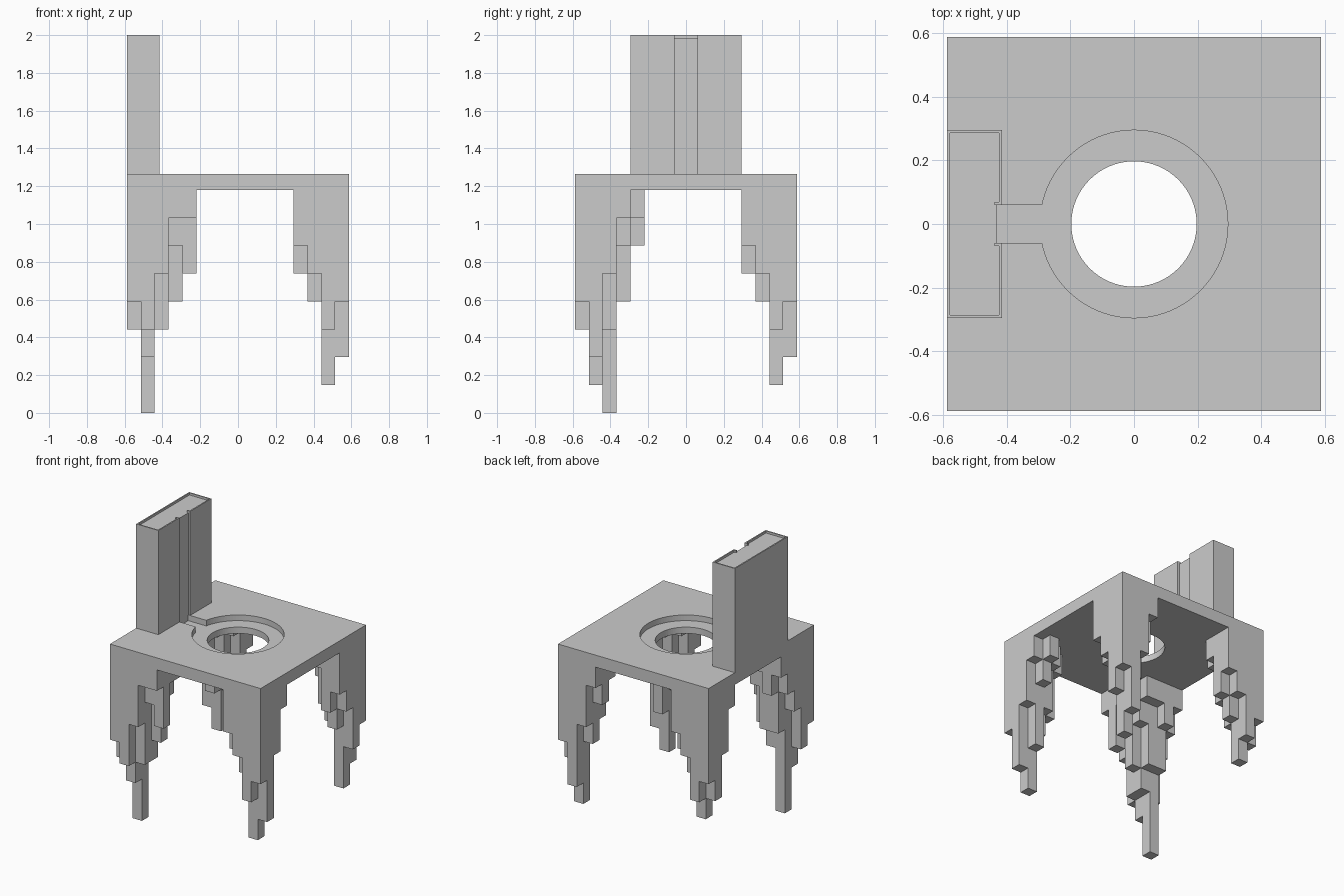
import bpy, bmesh

if "Cube" in bpy.data.objects:
    bpy.data.objects.remove(bpy.data.objects["Cube"])

H = 0.588           # half width of the top
U = H / 8           # grid cell of the stepped legs
ZB, ZT = 1.18, 1.265
STEP = ZB / 8       # leg height step
FLOOR = 1.225       # floor of the recess in the top


def mesh_object(name, bm):
    bmesh.ops.remove_doubles(bm, verts=bm.verts, dist=1e-5)
    bmesh.ops.recalc_face_normals(bm, faces=bm.faces)
    me = bpy.data.meshes.new(name)
    bm.to_mesh(me)
    bm.free()
    ob = bpy.data.objects.new(name, me)
    bpy.context.collection.objects.link(ob)
    return ob


def box(name, x0, x1, y0, y1, z0, z1):
    bm = bmesh.new()
    bmesh.ops.create_cube(bm, size=1)
    for v in bm.verts:
        v.co = ((x0 + x1) / 2 + v.co.x * (x1 - x0),
                (y0 + y1) / 2 + v.co.y * (y1 - y0),
                (z0 + z1) / 2 + v.co.z * (z1 - z0))
    return mesh_object(name, bm)


def cylinder(name, r, z0, z1):
    bm = bmesh.new()
    bmesh.ops.create_cone(bm, cap_ends=True, segments=96, radius1=r, radius2=r, depth=z1 - z0)
    bmesh.ops.translate(bm, verts=bm.verts, vec=(0, 0, (z0 + z1) / 2))
    return mesh_object(name, bm)


def cut(target, cutter):
    m = target.modifiers.new("cut", 'BOOLEAN')
    m.operation = 'DIFFERENCE'
    m.solver = 'EXACT'
    m.object = cutter
    bpy.context.view_layer.objects.active = target
    bpy.ops.object.modifier_apply(modifier=m.name)
    bpy.data.objects.remove(cutter)


def prism(name, outline, z0, z1):
    bm = bmesh.new()
    f = bm.faces.new([bm.verts.new((x, y, z0)) for x, y in outline])
    ext = bmesh.ops.extrude_face_region(bm, geom=[f], use_keep_orig=True)
    for v in ext["geom"]:
        if isinstance(v, bmesh.types.BMVert):
            v.co.z = z1
    return mesh_object(name, bm)


# Top slab with stepped round opening and channel
top = box("top_slab", -H, H, -H, H, ZB, ZT)
cut(top, cylinder("recess_cutter", 0.295, FLOOR, 1.4))
cut(top, cylinder("hole_cutter", 0.197, 1.0, 1.4))
cut(top, box("channel_cutter", -0.43, -0.27, -0.059, 0.059, FLOOR, 1.26))
cut(top, box("channel_opening_cutter", -0.43, -0.27, -0.059, 0.059, 1.25, 1.4))

# Upright block: grooved front, with a thin raised rim round its top
RIM = 1.985
G, XF, XG = 0.06, -0.415, -0.43
outline = [(-H, -0.295), (XF, -0.295), (XF, -G), (XG, -G),
           (XG, G), (XF, G), (XF, 0.295), (-H, 0.295)]
block = prism("upright_block", outline, ZT, 2.0)
T = 0.009
recess = [(-H + T, -0.295 + T), (XF - T, -0.295 + T), (XF - T, -G - T), (XG - T, -G - T),
          (XG - T, -G), (-0.40, -G), (-0.40, G), (XG - T, G), (XG - T, G + T),
          (XF - T, G + T), (XF - T, 0.295 - T), (-H + T, 0.295 - T)]
cut(block, prism("rim_cutter", recess, RIM, 2.1))

# Stepped legs: each row runs inward along y from the corner,
# each digit runs inward along x, digit = length in steps
LEGS = {
    "front_left_leg": (-1, -1, ("45311", "56523", "38541", "24421", "12110")),
    "front_right_leg": (1, -1, ("4532", "6743", "3531", "1210", "0100")),
    "back_right_leg": (1, 1, ("4631", "5742", "3431", "2310")),
    "back_left_leg": (-1, 1, ("4532", "5643", "3431", "1210")),
}


def leg(name, sx, sy, rows):
    depth = {(i, j): int(c) for j, r in enumerate(rows) for i, c in enumerate(r) if c != "0"}
    bm = bmesh.new()

    def face(pts):
        bm.faces.new([bm.verts.new((sx * (H - p * U), sy * (H - q * U), ZB - k * STEP))
                      for p, q, k in pts])

    for (i, j), d in depth.items():
        corners = [(i, j), (i + 1, j), (i + 1, j + 1), (i, j + 1)]
        for k in (0, d):
            face([(p, q, k) for p, q in corners])
        for n, (di, dj) in enumerate(((0, -1), (1, 0), (0, 1), (-1, 0))):
            near = depth.get((i + di, j + dj), 0)
            a, b = corners[n], corners[(n + 1) % 4]
            for k in range(near, d):
                face([(*a, k), (*b, k), (*b, k + 1), (*a, k + 1)])
    ob = mesh_object(name, bm)
    bm = bmesh.new()
    bm.from_mesh(ob.data)
    bmesh.ops.dissolve_limit(bm, angle_limit=0.01, verts=bm.verts, edges=bm.edges)
    bm.to_mesh(ob.data)
    bm.free()


for name, (sx, sy, rows) in LEGS.items():
    leg(name, sx, sy, rows)
